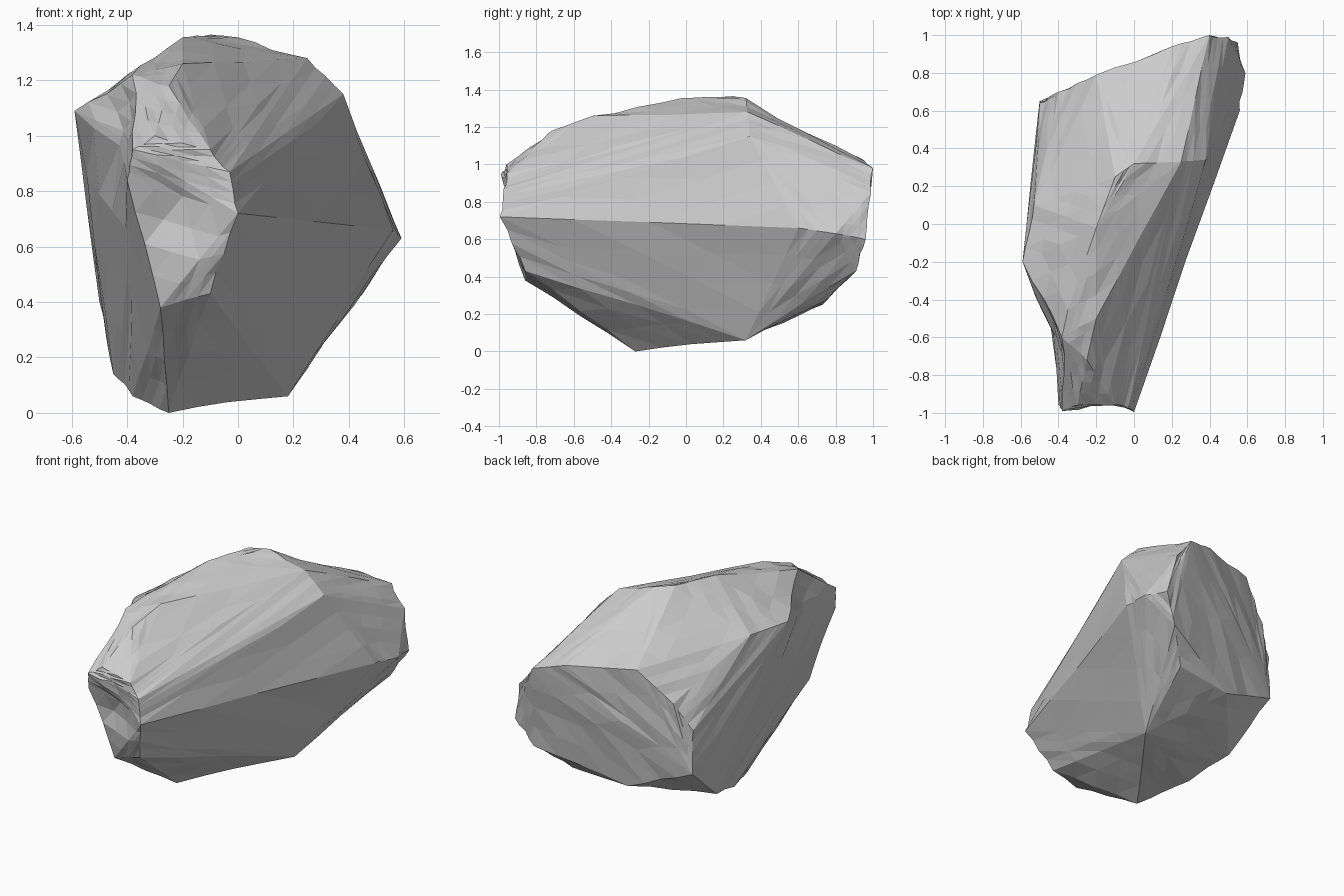
import bpy, bmesh, random
from mathutils import Vector

if "Cube" in bpy.data.objects:
    bpy.data.objects.remove(bpy.data.objects["Cube"])
random.seed(4)

# Corners of the boulder, grouped by the ridge they sit on
side_ridge = [(0, -1, .72), (.1, -.6, .76), (.25, -.2, .81), (.43, .28, .73),
              (.56, .6, .66), (.59, .8, .63), (.55, .96, .6)]
front_end = [(-.03, -.98, .87), (-.1, -.96, .95), (-.3, -.96, 1.0), (-.38, -.99, .95),
             (-.4, -.96, .84), (-.28, -.86, .38), (-.1, -.86, .43)]
left_face = [(-.4, -.6, 1.22), (-.59, -.2, 1.09), (-.53, .1, 1.1), (-.5, .64, .68),
             (-.5, .65, .4), (-.45, .33, .14), (-.25, -.27, 0), (-.38, .05, .06)]
underside = [(.18, .32, .06), (.28, .76, .28), (-.1, .73, .25), (.45, .91, .43)]
back_end = [(-.4, .7, .85), (-.2, .79, 1.05), (.2, .94, 1.03), (.4, 1, .98), (.5, .99, .85)]
crown = [(-.2, -.02, 1.355), (-.1, .25, 1.365), (0, .32, 1.355), (.25, .33, 1.28),
         (.38, .34, 1.15), (-.2, -.5, 1.26), (-.02, -.5, 1.08), (-.25, -.72, 1.18)]

# Soft dents: centre, push, radius
dents = [((-.2, -.95, .75), (0, .07, 0), .24),
         ((-.49, -.6, 1.0), (.07, 0, 0), .34),
         ((0, .6, 1.2), (0, 0, -.025), .3)]

bm = bmesh.new()
for p in side_ridge + front_end + left_face + underside + back_end + crown:
    bm.verts.new(p)
hull = bmesh.ops.convex_hull(bm, input=bm.verts[:])
bmesh.ops.delete(bm, geom=[v for v in bm.verts if not v.link_faces], context='VERTS')
corners = {v.co.copy().freeze() for v in bm.verts}

# Chip the broad planes into small facets
bmesh.ops.subdivide_edges(bm, edges=bm.edges[:], cuts=3, use_grid_fill=True)
bmesh.ops.triangulate(bm, faces=bm.faces[:])
bm.normal_update()
moves = []
for v in bm.verts:
    d = Vector()
    if v.co.copy().freeze() not in corners:
        d -= v.normal * random.uniform(-.002, .01)
    for c, push, r in dents:
        t = (v.co - Vector(c)).length / r
        if t < 1:
            d += Vector(push) * (1 - t * t) ** 2
    moves.append((v, d))
for v, d in moves:
    v.co += d
bmesh.ops.recalc_face_normals(bm, faces=bm.faces[:])

me = bpy.data.meshes.new("boulder")
bm.to_mesh(me)
bm.free()
boulder = bpy.data.objects.new("boulder", me)
bpy.context.collection.objects.link(boulder)
